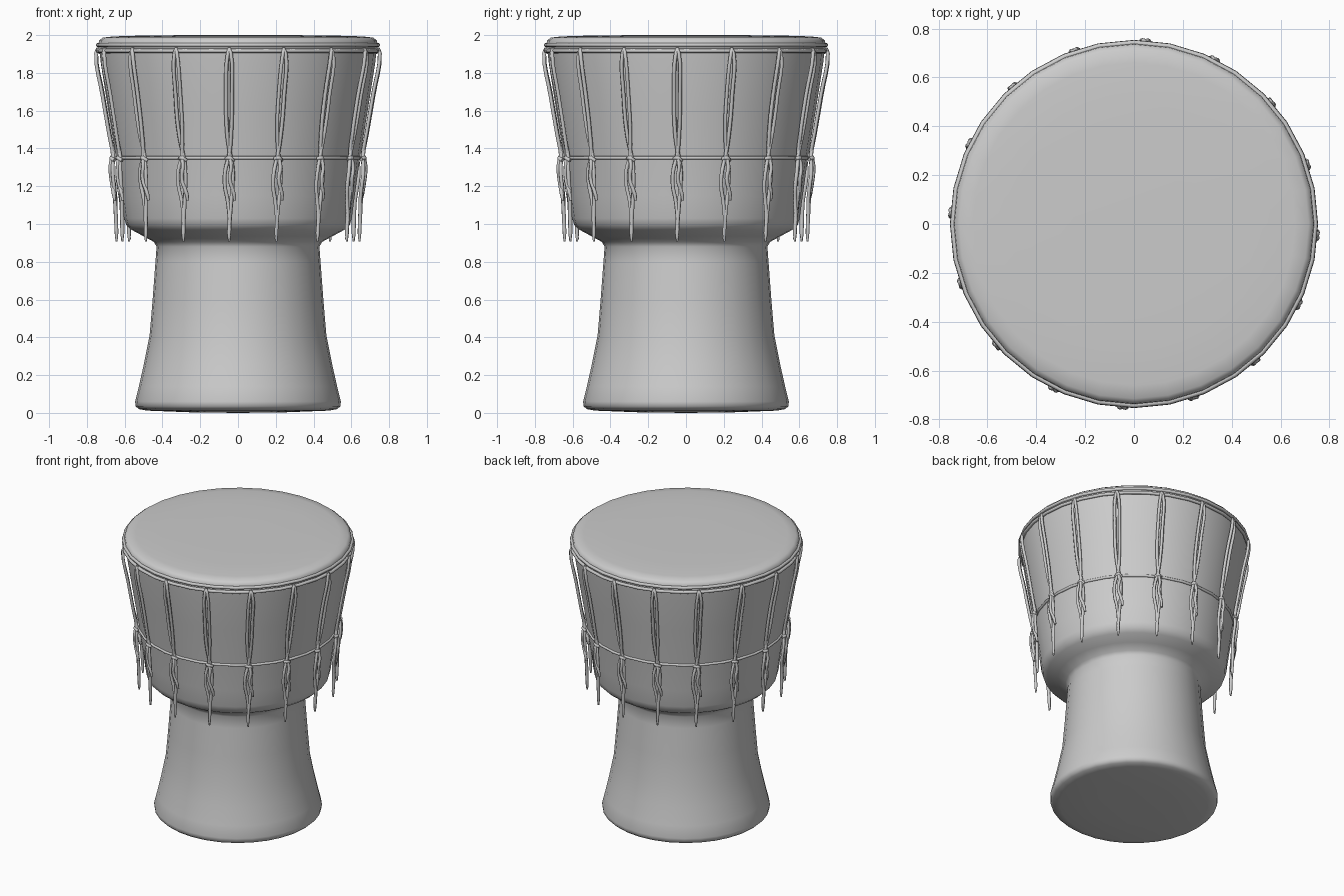
import bpy, bmesh, math
from math import sin, cos, radians, pi

if "Cube" in bpy.data.objects:
    bpy.data.objects.remove(bpy.data.objects["Cube"])

SEG = 32


def lathe(name, profile, seg=SEG, angle=50):
    """Revolve an (r, z) profile round the z axis."""
    bm = bmesh.new()
    rings = []
    for r, z in profile:
        if r == 0:
            rings.append([bm.verts.new((0, 0, z))] * seg)
        else:
            rings.append([bm.verts.new((r * cos(2 * pi * i / seg), r * sin(2 * pi * i / seg), z))
                          for i in range(seg)])
    for a, b in zip(rings, rings[1:]):
        for i in range(seg):
            j = (i + 1) % seg
            bm.faces.new(list(dict.fromkeys((a[i], a[j], b[j], b[i]))))
    bmesh.ops.recalc_face_normals(bm, faces=bm.faces)
    me = bpy.data.meshes.new(name)
    bm.to_mesh(me)
    bm.free()
    ob = bpy.data.objects.new(name, me)
    bpy.context.collection.objects.link(ob)
    bpy.context.view_layer.objects.active = ob
    ob.select_set(True)
    bpy.ops.object.shade_smooth_by_angle(angle=radians(angle))
    ob.select_set(False)
    return ob


def hoop(name, radius, z, thick):
    bpy.ops.mesh.primitive_torus_add(major_radius=radius, minor_radius=thick, location=(0, 0, z),
                                     major_segments=SEG, minor_segments=8)
    ob = bpy.context.object
    ob.name = name
    bpy.ops.object.shade_smooth()
    ob.select_set(False)


def rope(name, angle, strands, thick):
    """Cords through (sideways offset, radius, z, scale) points at one angle of the drum."""
    cu = bpy.data.curves.new(name, 'CURVE')
    cu.dimensions = '3D'
    cu.bevel_depth = thick
    cu.bevel_resolution = 1
    cu.resolution_u = 4
    cu.use_fill_caps = True
    for pts in strands:
        sp = cu.splines.new('BEZIER')
        sp.bezier_points.add(len(pts) - 1)
        for bp, (t, r, z, s) in zip(sp.bezier_points, pts):
            bp.co = (r * cos(angle) - t * sin(angle), r * sin(angle) + t * cos(angle), z)
            bp.handle_left_type = bp.handle_right_type = 'AUTO'
            bp.radius = s
    ob = bpy.data.objects.new(name, cu)
    bpy.context.collection.objects.link(ob)


# goblet-shaped shell, closed at the foot
lathe("drum_shell", [
    (0, 0), (0.25, 0.003), (0.48, 0.012), (0.525, 0.02), (0.542, 0.035), (0.545, 0.06),
    (0.525, 0.14), (0.498, 0.26), (0.468, 0.41), (0.452, 0.6), (0.437, 0.8), (0.431, 0.88),
    (0.445, 0.905), (0.50, 0.935), (0.565, 0.97), (0.592, 0.995), (0.602, 1.03),
    (0.618, 1.15), (0.646, 1.35), (0.69, 1.62), (0.726, 1.85), (0.735, 1.93)])

# skin stretched over the rim
lathe("drum_skin", [
    (0.735, 1.90), (0.739, 1.95), (0.735, 1.972), (0.715, 1.987), (0.66, 1.993),
    (0.5, 1.998), (0.25, 2.0), (0, 2.0)])

# hoops round the rim and the cord round the belly
hoop("upper_rim_hoop", 0.742, 1.948, 0.011)
hoop("lower_rim_hoop", 0.743, 1.917, 0.011)
hoop("belly_cord", 0.648, 1.35, 0.009)

# sixteen tied ropes: two strands, a knot, a bow loop and hanging tails
left = [(0.006, 0.742, 1.93, 1), (-0.004, 0.752, 1.90, 1), (-0.015, 0.716, 1.68, 1),
        (-0.012, 0.682, 1.48, 1), (0.004, 0.661, 1.36, 1), (0.016, 0.664, 1.29, 1),
        (0.012, 0.655, 1.17, 1), (0.0, 0.648, 1.04, 1.1), (-0.004, 0.645, 0.95, 1), (-0.004, 0.645, 0.908, 0.5)]
right = [(0.0, 0.742, 1.93, 1), (0.012, 0.752, 1.90, 1), (0.015, 0.718, 1.68, 1),
         (0.009, 0.684, 1.48, 1), (-0.004, 0.664, 1.36, 1), (-0.024, 0.667, 1.28, 1),
         (-0.026, 0.658, 1.2, 1), (-0.012, 0.65, 1.125, 1), (-0.002, 0.648, 1.02, 1), (-0.006, 0.643, 0.92, 0.6)]
bow = [(0.0, 0.667, 1.36, 1), (0.008, 0.676, 1.30, 1), (0.0, 0.672, 1.24, 1),
       (0.022, 0.658, 1.16, 1), (0.026, 0.652, 1.125, 0.7)]
knot = [(-0.02, 0.655, 1.345, 1), (0.0, 0.672, 1.35, 1.1), (0.02, 0.655, 1.335, 1)]
for i in range(16):
    rope("tension_rope_%02d" % (i + 1), radians(-93.8 + 22.5 * i), [left, right, bow, knot], 0.0105)
